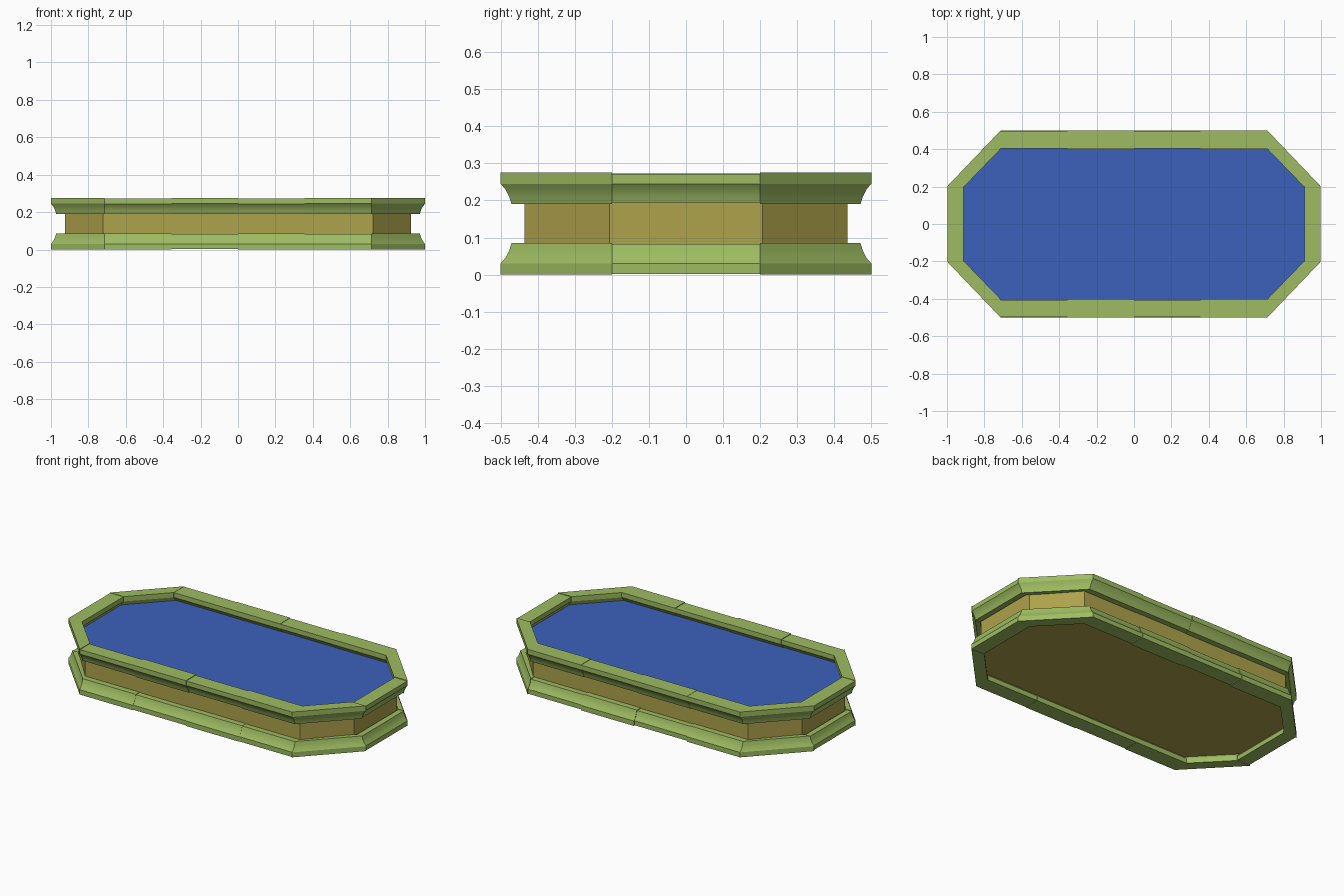
import bpy, bmesh
from mathutils import Vector

if "Cube" in bpy.data.objects:
    bpy.data.objects.remove(bpy.data.objects["Cube"])

TOTAL_H = 0.275


def material(name, rgb):
    m = bpy.data.materials.new(name)
    m.diffuse_color = (*rgb, 1)
    m.use_nodes = True
    m.node_tree.nodes["Principled BSDF"].inputs["Base Color"].default_value = m.diffuse_color
    return m


stone_mat = material("mossy_stone", (0.34, 0.5, 0.12))
wall_mat = material("ochre_wall", (0.42, 0.36, 0.07))
water_mat = material("water_blue", (0.045, 0.12, 0.5))


def finish(name, bm, mats, smooth=False):
    bmesh.ops.recalc_face_normals(bm, faces=bm.faces)
    me = bpy.data.meshes.new(name)
    bm.to_mesh(me)
    bm.free()
    for m in mats:
        me.materials.append(m)
    ob = bpy.data.objects.new(name, me)
    bpy.context.collection.objects.link(ob)
    if smooth:
        bpy.ops.object.select_all(action='DESELECT')
        ob.select_set(True)
        bpy.context.view_layer.objects.active = ob
        bpy.ops.object.shade_smooth_by_angle(angle=0.5)
    return ob


def octagon(x, y, cx, cy):
    """Stretched octagon, anticlockwise from front left."""
    return [Vector(p) for p in ((-cx, -y), (cx, -y), (x, -cy), (x, cy),
                                (cx, y), (-cx, y), (-x, cy), (-x, -cy))]


# Rim outline nodes: (outer, inner) pairs; long sides are cut into four stones
outer = octagon(1.0, 0.5, 0.713, 0.2)
inner = octagon(0.908, 0.402, 0.713, 0.2)
nodes = []
for i in range(8):
    cuts = 4 if i in (0, 4) else 1
    j = (i + 1) % 8
    for k in range(cuts):
        nodes.append((outer[i].lerp(outer[j], k / cuts),
                      inner[i].lerp(inner[j], k / cuts)))

# Stone cross-section: t runs from outer edge (0) to inner edge (1)
half = [(0, 0), (0, 0.03), (0.14, 0.046), (0.24, 0.066), (0.3, 0.085)]
profile = half + [(1 - t, z) for t, z in reversed(half)]

# Slight size differences between neighbouring stones
sizes = [0.92, 1.0, 0.92, 1.0, 1.0, 0.91, 1.0, 1.0, 0.95, 1.0, 0.97, 1.0, 0.95, 1.0]


def rim(name, upper):
    bm = bmesh.new()
    n = len(nodes)
    for i in range(n):
        s = sizes[(i + (7 if upper is False else 0)) % n]
        rings = []
        for o, inn in (nodes[i], nodes[(i + 1) % n]):
            ring = []
            for t, z in profile:
                t = 0.5 + (t - 0.5) * s
                z = 0.0425 + (z - 0.0425) * s
                p = o.lerp(inn, t)
                ring.append(bm.verts.new((p.x, p.y, TOTAL_H - z if upper else z)))
            rings.append(ring)
        a, b = rings
        m = len(profile)
        for k in range(m):
            bm.faces.new((a[k], a[(k + 1) % m], b[(k + 1) % m], b[k]))
        bm.faces.new(a)
        bm.faces.new(b[::-1])
    return finish(name, bm, [stone_mat], True)


rim("lower_stone_rim", False)
rim("upper_stone_rim", True)

# Basin wall with recessed floor underneath and water surface on top
bm = bmesh.new()
outline = octagon(0.925, 0.435, 0.722, 0.206)
low = [bm.verts.new((p.x, p.y, 0.045)) for p in outline]
high = [bm.verts.new((p.x, p.y, 0.22)) for p in outline]
for i in range(8):
    j = (i + 1) % 8
    bm.faces.new((low[i], low[j], high[j], high[i]))
bm.faces.new(low[::-1])
bm.faces.new(high).material_index = 1
finish("basin_wall_and_water", bm, [wall_mat, water_mat])
